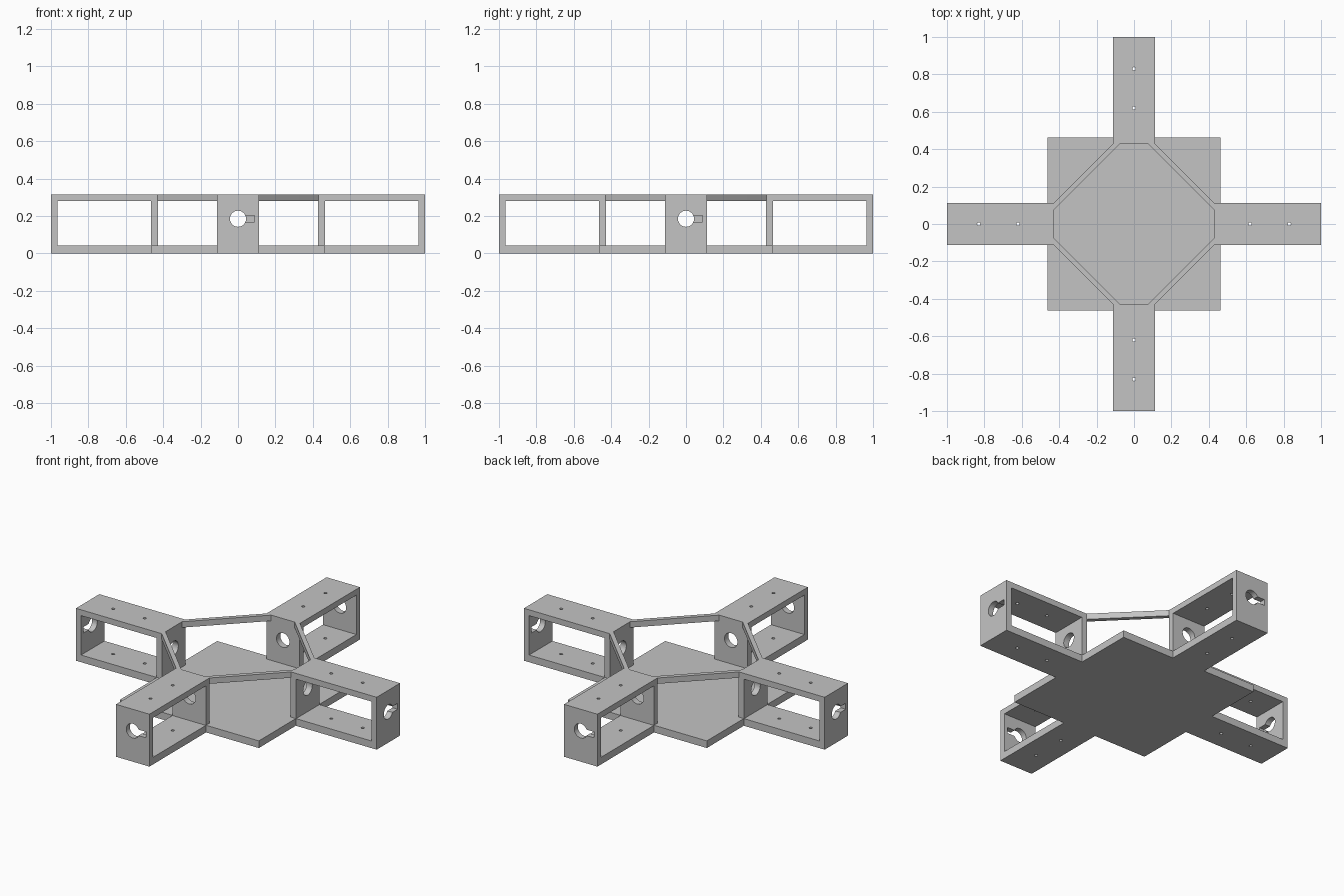
import bpy, bmesh, math
from mathutils import Matrix

if "Cube" in bpy.data.objects:
    bpy.data.objects.remove(bpy.data.objects["Cube"])

grey = bpy.data.materials.new("plain_grey")
grey.diffuse_color = (0.55, 0.55, 0.55, 1)
grey.use_nodes = True
grey.node_tree.nodes["Principled BSDF"].inputs["Base Color"].default_value = grey.diffuse_color

W, IN, H, T = 0.111, 0.427, 0.315, 0.043   # arm half width, inner end, height, floor


def make(name, bm, turn=0):
    bmesh.ops.rotate(bm, verts=bm.verts, cent=(0, 0, 0),
                     matrix=Matrix.Rotation(turn * math.pi / 2, 3, 'Z'))
    bmesh.ops.recalc_face_normals(bm, faces=bm.faces)
    me = bpy.data.meshes.new(name)
    bm.to_mesh(me)
    bm.free()
    ob = bpy.data.objects.new(name, me)
    bpy.context.collection.objects.link(ob)
    return ob


def box(name, x0, x1, y0, y1, z0, z1, turn=0):
    return prism(name, [(x0, y0), (x1, y0), (x1, y1), (x0, y1)], z0, z1, turn)


def prism(name, pts, z0, z1, turn=0):
    bm = bmesh.new()
    f = bm.faces.new([bm.verts.new((x, y, z0)) for x, y in pts])
    r = bmesh.ops.extrude_face_region(bm, geom=[f])
    bmesh.ops.translate(bm, vec=(0, 0, z1 - z0),
                        verts=[v for v in r["geom"] if isinstance(v, bmesh.types.BMVert)])
    return make(name, bm, turn)


def cylinder(name, radius, depth, loc, along_y, sides, turn):
    bm = bmesh.new()
    m = Matrix.Translation(loc)
    if along_y:
        m = m @ Matrix.Rotation(math.pi / 2, 4, 'X')
    bmesh.ops.create_cone(bm, cap_ends=True, segments=sides, radius1=radius,
                          radius2=radius, depth=depth, matrix=m)
    return make(name, bm, turn)


def combine(target, other, op):
    mod = target.modifiers.new("bool", 'BOOLEAN')
    mod.operation, mod.object, mod.solver = op, other, 'EXACT'
    dg = bpy.context.evaluated_depsgraph_get()
    dg.update()
    me = bpy.data.meshes.new_from_object(target.evaluated_get(dg))
    target.modifiers.clear()
    target.data = me
    bpy.data.objects.remove(other)


# square floor plate
frame = box("cross_frame", -0.462, 0.462, -0.462, 0.462, 0, T)

# four arms
for k in range(4):
    combine(frame, box("arm", -W, W, -1, -IN, 0, H, k), 'UNION')

# diagonal braces between neighbouring arms, ends buried in the arms
a, e = 0.078, 0.44
brace = [(a, IN), (IN, a), (e, a), (e, 0.101), (0.43, W), (W, 0.43), (0.101, e), (a, e)]
for k in range(4):
    combine(frame, prism("brace", brace, 0.28, H, k), 'UNION')

# side windows, end holes with key slots, and pin holes
for k in range(4):
    cuts = [
        box("window", -0.2, 0.2, -0.966, -0.464, T, 0.28, k),
        cylinder("end_hole", 0.043, 0.8, (0, -0.75, 0.185), True, 40, k),
        box("key_slot", 0.02, 0.088, -1.1, -0.9, 0.167, 0.203, k),
        cylinder("pin_hole", 0.009, 0.6, (0, -0.62, 0.15), False, 20, k),
        cylinder("pin_hole", 0.009, 0.6, (0, -0.83, 0.15), False, 20, k),
    ]
    for c in cuts:
        combine(frame, c, 'DIFFERENCE')

frame.data.materials.clear()
frame.data.materials.append(grey)
bpy.context.view_layer.objects.active = frame
frame.select_set(True)
bpy.ops.object.shade_smooth_by_angle(angle=math.radians(30))
